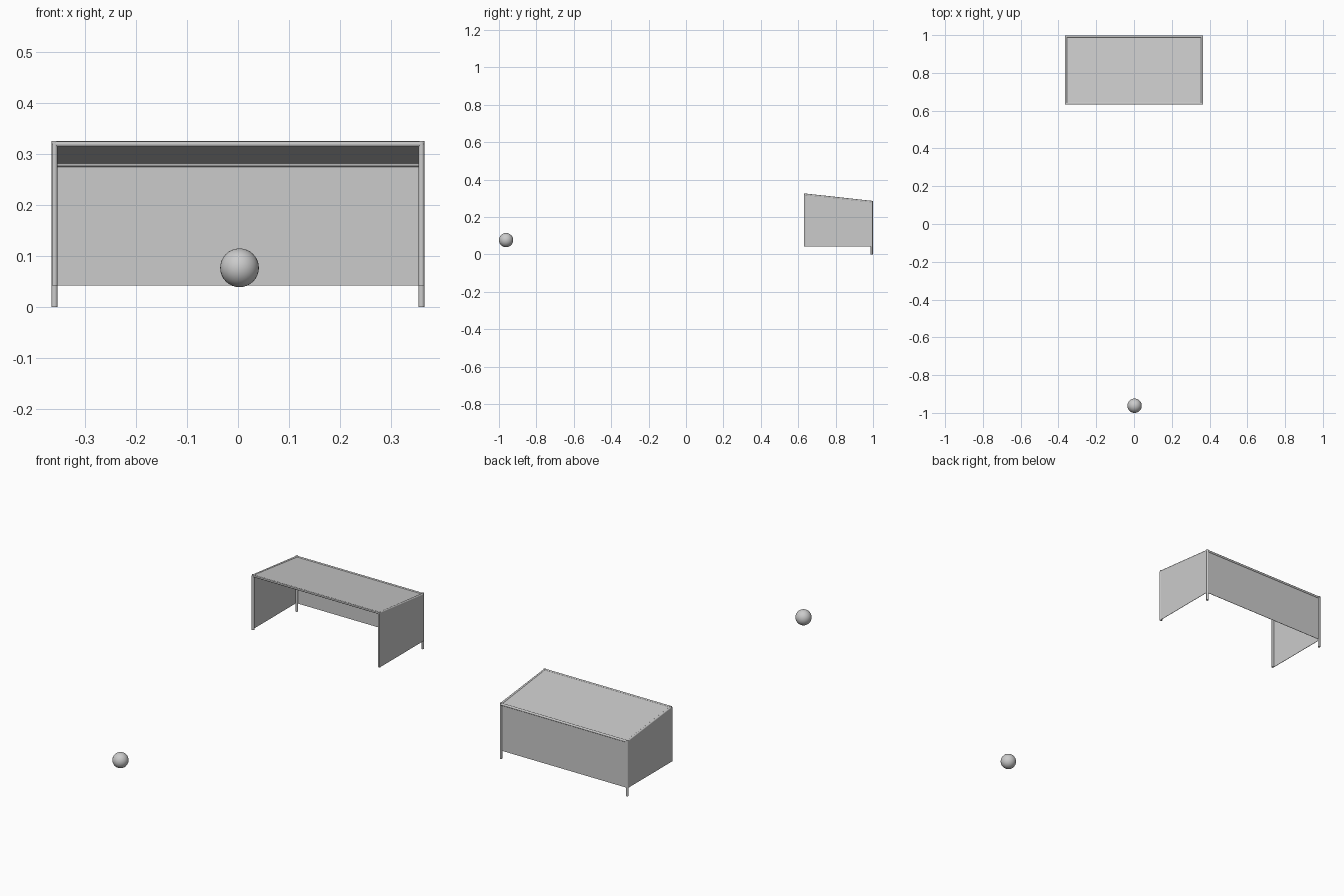
import bpy, bmesh
from mathutils import Vector

if "Cube" in bpy.data.objects:
    bpy.data.objects.remove(bpy.data.objects["Cube"])

grey = bpy.data.materials.new("plain_grey")
grey.use_nodes = True
COLOUR = (0.6, 0.6, 0.6, 1)
grey.diffuse_color = COLOUR
grey.node_tree.nodes["Principled BSDF"].inputs["Base Color"].default_value = COLOUR

R = 0.006                      # tube radius
X = 0.36                       # tube centre line, sideways
FRONT, BACK = 0.638, 0.993     # tube centre lines, in depth
TOP_F, TOP_B = 0.320, 0.281    # frame height at front and back
HEM = 0.042                    # lower edge of the panels


def finish(name, bm, smooth):
    bmesh.ops.recalc_face_normals(bm, faces=bm.faces)
    mesh = bpy.data.meshes.new(name)
    bm.to_mesh(mesh)
    bm.free()
    mesh.materials.append(grey)
    obj = bpy.data.objects.new(name, mesh)
    bpy.context.collection.objects.link(obj)
    if smooth:
        bpy.ops.object.select_all(action="DESELECT")
        obj.select_set(True)
        bpy.context.view_layer.objects.active = obj
        bpy.ops.object.shade_smooth_by_angle()
    return obj


def tube(name, a, b):
    a, b = Vector(a), Vector(b)
    bm = bmesh.new()
    bmesh.ops.create_cone(bm, cap_ends=True, segments=16, radius1=R, radius2=R,
                          depth=(b - a).length)
    bm.transform((b - a).to_track_quat("Z", "Y").to_matrix().to_4x4())
    bmesh.ops.translate(bm, verts=bm.verts, vec=(a + b) / 2)
    finish(name, bm, True)


def panel(name, corners, thickness):
    # A thin sheet: a four-cornered face pushed out along the thickness vector
    bm = bmesh.new()
    face = bm.faces.new([bm.verts.new(c) for c in corners])
    copy = bmesh.ops.extrude_face_region(bm, geom=[face], use_keep_orig=True)
    moved = [v for v in copy["geom"] if isinstance(v, bmesh.types.BMVert)]
    bmesh.ops.translate(bm, verts=moved, vec=thickness)
    finish(name, bm, False)


# Side frames and side panels
for side, s in (("left", 1), ("right", -1)):
    x = s * X
    tube(f"{side}_front_post", (x, FRONT, HEM), (x, FRONT, TOP_F + R))
    tube(f"{side}_back_post", (x, BACK, 0), (x, BACK, TOP_B + R))
    tube(f"{side}_top_rail", (x, FRONT, TOP_F), (x, BACK, TOP_B))
    panel(f"{side}_panel",
          [(s * 0.363, FRONT - R, HEM), (s * 0.363, BACK, HEM),
           (s * 0.363, BACK, TOP_B), (s * 0.363, FRONT - R, TOP_F)],
          (s * 0.002, 0, 0))

# Cross bars
tube("front_crossbar", (-X, FRONT, TOP_F), (X, FRONT, TOP_F))
tube("back_crossbar", (-X, BACK, TOP_B), (X, BACK, TOP_B))

# Back panel and sloping roof panel
panel("back_panel", [(-X, BACK, HEM), (X, BACK, HEM), (X, BACK, TOP_B), (-X, BACK, TOP_B)],
      (0, 0.002, 0))
panel("roof_panel", [(-X, FRONT - R, TOP_F + 0.003), (X, FRONT - R, TOP_F + 0.003),
                     (X, BACK, TOP_B), (-X, BACK, TOP_B)], (0, 0, 0.002))

# Ball
bm = bmesh.new()
bmesh.ops.create_uvsphere(bm, u_segments=32, v_segments=16, radius=0.038)
bmesh.ops.translate(bm, verts=bm.verts, vec=(0.003, -0.962, 0.077))
finish("ball", bm, True)
